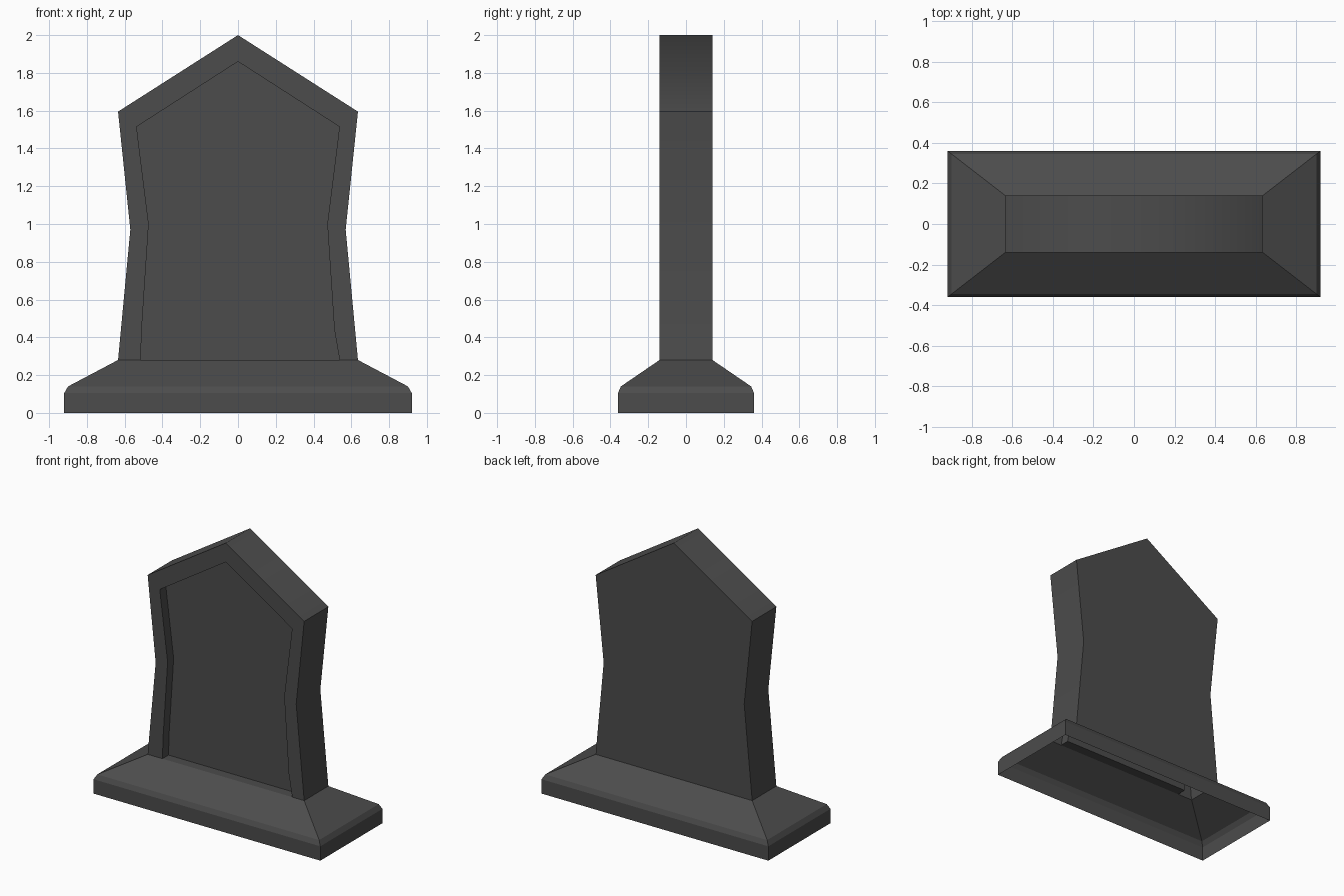
import bpy, bmesh

if "Cube" in bpy.data.objects:
    bpy.data.objects.remove(bpy.data.objects["Cube"])

stone = bpy.data.materials.new("dark_grey_stone")
stone.diffuse_color = (0.072, 0.072, 0.072, 1)
stone.use_nodes = True
stone.node_tree.nodes["Principled BSDF"].inputs["Base Color"].default_value = stone.diffuse_color


def finish(bm, name):
    bmesh.ops.recalc_face_normals(bm, faces=bm.faces)
    mesh = bpy.data.meshes.new(name)
    bm.to_mesh(mesh)
    bm.free()
    mesh.materials.append(stone)
    obj = bpy.data.objects.new(name, mesh)
    bpy.context.collection.objects.link(obj)
    return obj


def strip(bm, a, b):
    """Quads between two equally long open rows of vertices."""
    return [bm.faces.new((a[i], a[i + 1], b[i + 1], b[i])) for i in range(len(a) - 1)]


# Plinth: stacked rectangular rings, hollow and open underneath
bm = bmesh.new()
rings = []
for hx, hy, z in [(0.92, 0.36, 0), (0.92, 0.36, 0.105), (0.9, 0.345, 0.14), (0.635, 0.14, 0.28)]:
    ring = [bm.verts.new((sx * hx, sy * hy, z)) for sx, sy in ((-1, -1), (1, -1), (1, 1), (-1, 1))]
    rings.append(ring + ring[:1])
for lower, upper in zip(rings, rings[1:]):
    strip(bm, lower, upper)
finish(bm, "plinth")

# Headstone: waisted slab with pointed top and a recessed front panel
HALF, PANEL_Y = 0.14, -0.07
side = [(0.635, 0.28), (0.57, 0.97), (0.635, 1.595)]
outer = [(-x, z) for x, z in side] + [(0, 2.0)] + side[::-1]
inner = [(-0.515, 0.28), (-0.51, 0.44), (-0.473, 1.0), (-0.537, 1.515), (0, 1.86),
         (0.537, 1.515), (0.473, 1.0), (0.51, 0.44), (0.538, 0.28)]

bm = bmesh.new()


def row(points, y):
    return [bm.verts.new((x, y, z)) for x, z in points]


front, back = row(outer, -HALF), row(outer, HALF)
lip, panel = row(inner, -HALF), row(inner, PANEL_Y)
for face in strip(bm, front, back):               # outer edge, soft at the apex
    face.smooth = True
for i in (2, 4):                                  # crisp shoulders
    bm.edges.get((front[i], back[i])).smooth = False
bm.faces.new(back)                                # plain back
bm.faces.new(front + lip[::-1])                   # raised front border
strip(bm, lip, panel)                             # recess walls
bm.faces.new(panel)                               # recessed panel
bm.faces.new((lip[0], lip[-1], panel[-1], panel[0]))  # ledge under panel
finish(bm, "headstone")
